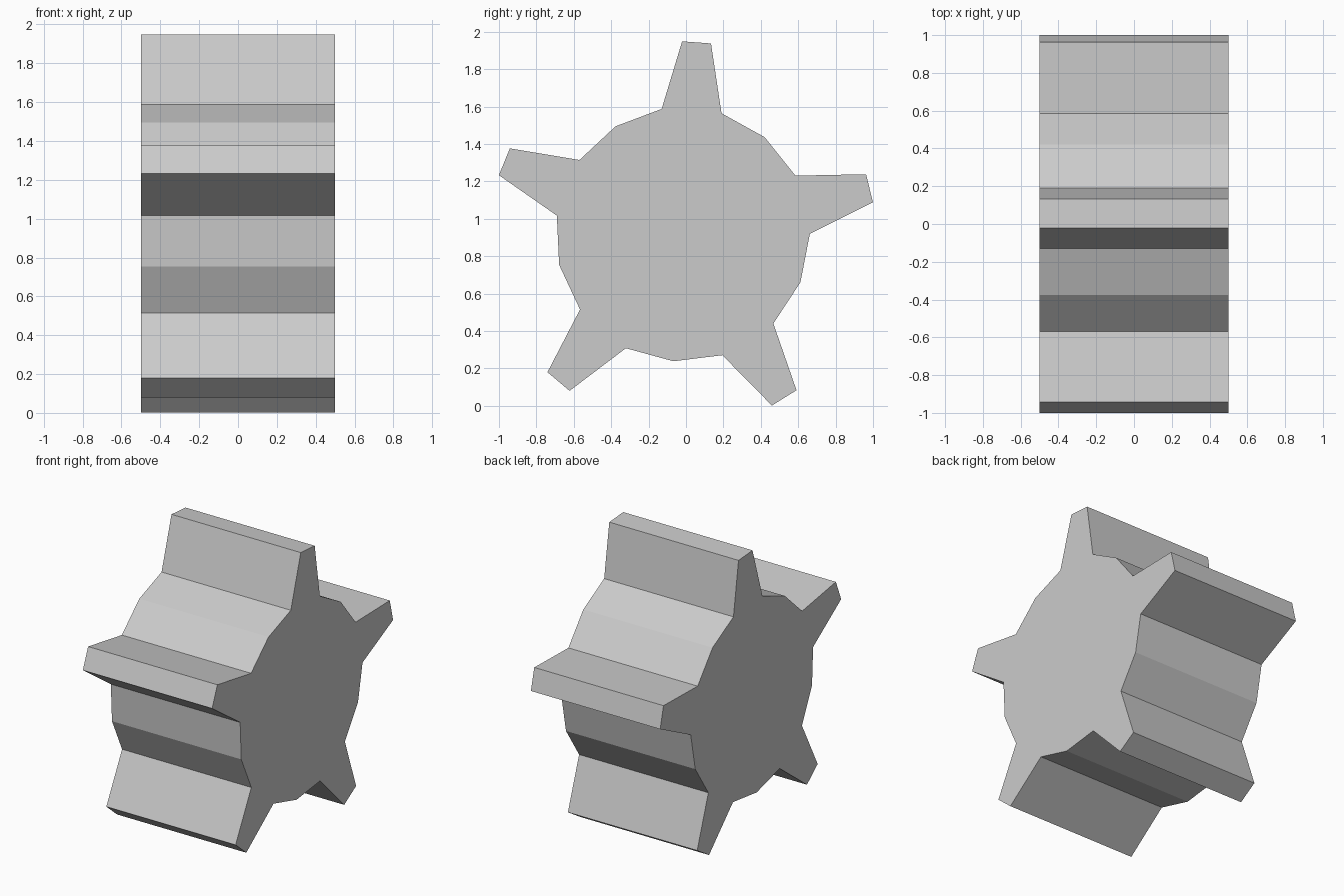
import bpy, bmesh
from math import radians, cos, sin
from mathutils import Vector

if "Cube" in bpy.data.objects:
    bpy.data.objects.remove(bpy.data.objects["Cube"])

TEETH = 5
ROOT_R, TIP_R = 0.68, 1.032
ROOT_HALF, TIP_HALF = 13.65, 4.3     # half angles of a tooth, degrees
FIRST = 85.85                        # direction of the top tooth
CY, CZ = -0.018, 0.917               # gear axis
WIDTH = 1.0


def polar(r, deg):
    a = radians(deg)
    return Vector((-WIDTH / 2, CY + r * cos(a), CZ + r * sin(a)))


# Gear outline: each tooth has two roots, two tips and one valley point
outline = []
for i in range(TEETH):
    a = FIRST + i * 360 / TEETH
    outline += [polar(ROOT_R, a - ROOT_HALF), polar(TIP_R, a - TIP_HALF),
                polar(TIP_R, a + TIP_HALF), polar(ROOT_R, a + ROOT_HALF),
                polar(ROOT_R, a + 180 / TEETH)]

# Extrude the outline along x into a solid gear
bm = bmesh.new()
face = bm.faces.new([bm.verts.new(p) for p in outline])
ext = bmesh.ops.extrude_face_region(bm, geom=[face], use_keep_orig=True)
moved = [g for g in ext["geom"] if isinstance(g, bmesh.types.BMVert)]
bmesh.ops.translate(bm, verts=moved, vec=(WIDTH, 0, 0))
bmesh.ops.recalc_face_normals(bm, faces=bm.faces[:])

mesh = bpy.data.meshes.new("gear")
bm.to_mesh(mesh)
bm.free()
gear = bpy.data.objects.new("gear", mesh)
bpy.context.collection.objects.link(gear)
